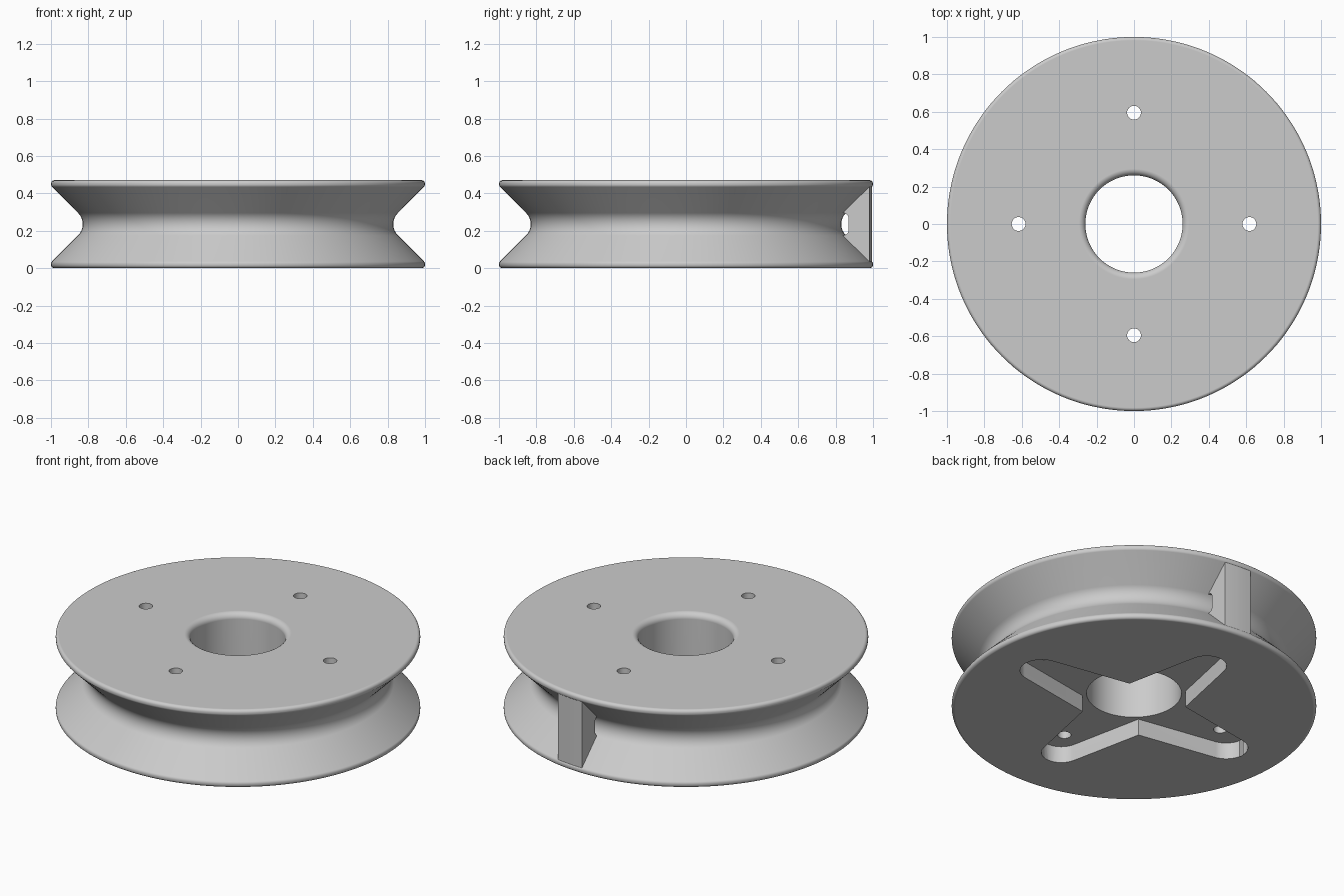
import bpy, bmesh
from math import sin, cos, tan, pi, radians, sqrt
from mathutils import Vector, Matrix

if "Cube" in bpy.data.objects:
    bpy.data.objects.remove(bpy.data.objects["Cube"], do_unlink=True)

HEIGHT = 0.47
MID = HEIGHT / 2

grey = bpy.data.materials.new("plain_grey")
grey.use_nodes = True
grey.diffuse_color = (0.6, 0.6, 0.6, 1)
grey.node_tree.nodes["Principled BSDF"].inputs["Base Color"].default_value = grey.diffuse_color


def make_object(name, bm):
    bmesh.ops.recalc_face_normals(bm, faces=bm.faces)
    mesh = bpy.data.meshes.new(name)
    bm.to_mesh(mesh)
    bm.free()
    mesh.materials.append(grey)
    obj = bpy.data.objects.new(name, mesh)
    bpy.context.collection.objects.link(obj)
    return obj


def prism(name, outline, z0, z1):
    """Closed solid from a flat outline between two heights."""
    bm = bmesh.new()
    low = [bm.verts.new((x, y, z0)) for x, y in outline]
    high = [bm.verts.new((x, y, z1)) for x, y in outline]
    bm.faces.new(low)
    bm.faces.new(high)
    for i in range(len(low)):
        bm.faces.new((low[i - 1], low[i], high[i], high[i - 1]))
    return make_object(name, bm)


def combine(target, tool, operation):
    """Apply a boolean and remove the tool object."""
    tool.hide_render = True
    mod = target.modifiers.new("combine", "BOOLEAN")
    mod.operation, mod.object, mod.solver = operation, tool, "EXACT"
    bpy.context.view_layer.objects.active = target
    bpy.ops.object.modifier_apply(modifier=mod.name)
    bpy.data.objects.remove(tool, do_unlink=True)


def rounded_profile(corners, steps=8):
    """Closed profile of (radius, height, fillet) corners."""
    points = []
    for i, (r, z, fillet) in enumerate(corners):
        p = Vector((r, 0, z))
        if not fillet:
            points.append(p)
            continue
        before, after = corners[i - 1], corners[(i + 1) % len(corners)]
        a = (Vector((before[0], 0, before[1])) - p).normalized()
        b = (Vector((after[0], 0, after[1])) - p).normalized()
        half = a.angle(b) / 2
        inward = (a + b).normalized()
        across = (b - a).normalized()
        centre = p + inward * fillet / sin(half)
        sweep = pi / 2 - half
        for k in range(steps + 1):
            t = sweep * (2 * k / steps - 1)
            points.append(centre + fillet * (across * sin(t) - inward * cos(t)))
    return points


# Grooved wheel with a central bore, turned on a lathe
profile = rounded_profile([
    (0.26, 0, 0), (1, 0, 0.018), (1, 0.03, 0.02), (0.795, MID, 0.085),
    (1, HEIGHT - 0.03, 0.02), (1, HEIGHT, 0.018), (0.26, HEIGHT, 0.035)])
bm = bmesh.new()
verts = [bm.verts.new(p) for p in profile]
edges = [bm.edges.new((verts[i - 1], verts[i])) for i in range(len(verts))]
bmesh.ops.spin(bm, geom=verts + edges, cent=(0, 0, 0), axis=(0, 0, 1),
               angle=2 * pi, steps=144)
bmesh.ops.remove_doubles(bm, verts=bm.verts, dist=0.0001)
wheel = make_object("grooved_wheel", bm)

# Cord anchor block across the groove, with a slot at its root
WIDTH = 0.17
rim = [(WIDTH * k / 6, sqrt(0.995 ** 2 - (WIDTH * k / 6) ** 2)) for k in range(7)]
anchor = prism("cord_anchor", [(WIDTH, 0.75), (0, 0.75)] + rim, 0.025, HEIGHT - 0.025)
bm = bmesh.new()
bmesh.ops.create_cube(bm, size=1, matrix=Matrix.Translation((WIDTH / 2, 0.77, MID))
                      @ Matrix.Diagonal((0.5, 0.2, 0.12, 1)))
along_x = [e for e in bm.edges if abs(e.verts[0].co.x - e.verts[1].co.x) > 0.1]
bmesh.ops.bevel(bm, geom=along_x, offset=0.03, segments=5, profile=0.5, affect="EDGES")
combine(anchor, make_object("cord_slot", bm), "DIFFERENCE")
combine(wheel, anchor, "UNION")

# Cross-shaped recess in the underside, long arms along x
outline = []
for k in range(4):
    reach, tip = ((0.66, 0.12), (0.62, 0.11))[k % 2]
    turn = Matrix.Rotation(k * pi / 2, 2)
    arm = [(0.2, -0.2)]
    for step in range(13):
        a = radians(-78 + 13 * step)
        arm.append((reach + tip * cos(a), tip * sin(a)))
    outline += [tuple(turn @ Vector(p)) for p in arm]
combine(wheel, prism("cross_recess", outline, -0.1, 0.1), "DIFFERENCE")

# Four screw holes
for x, y in ((0.617, 0), (-0.617, 0), (0, 0.595), (0, -0.595)):
    bm = bmesh.new()
    bmesh.ops.create_cone(bm, cap_ends=True, segments=32, radius1=0.037, radius2=0.037,
                          depth=1, matrix=Matrix.Translation((x, y, 0.55)))
    combine(wheel, make_object("screw_hole", bm), "DIFFERENCE")

# Smooth shading with crisp edges
bpy.ops.object.select_all(action="DESELECT")
wheel.select_set(True)
bpy.context.view_layer.objects.active = wheel
bpy.ops.object.shade_smooth_by_angle(angle=radians(30))
weighted = wheel.modifiers.new("even_shading", "WEIGHTED_NORMAL")
weighted.keep_sharp = True
